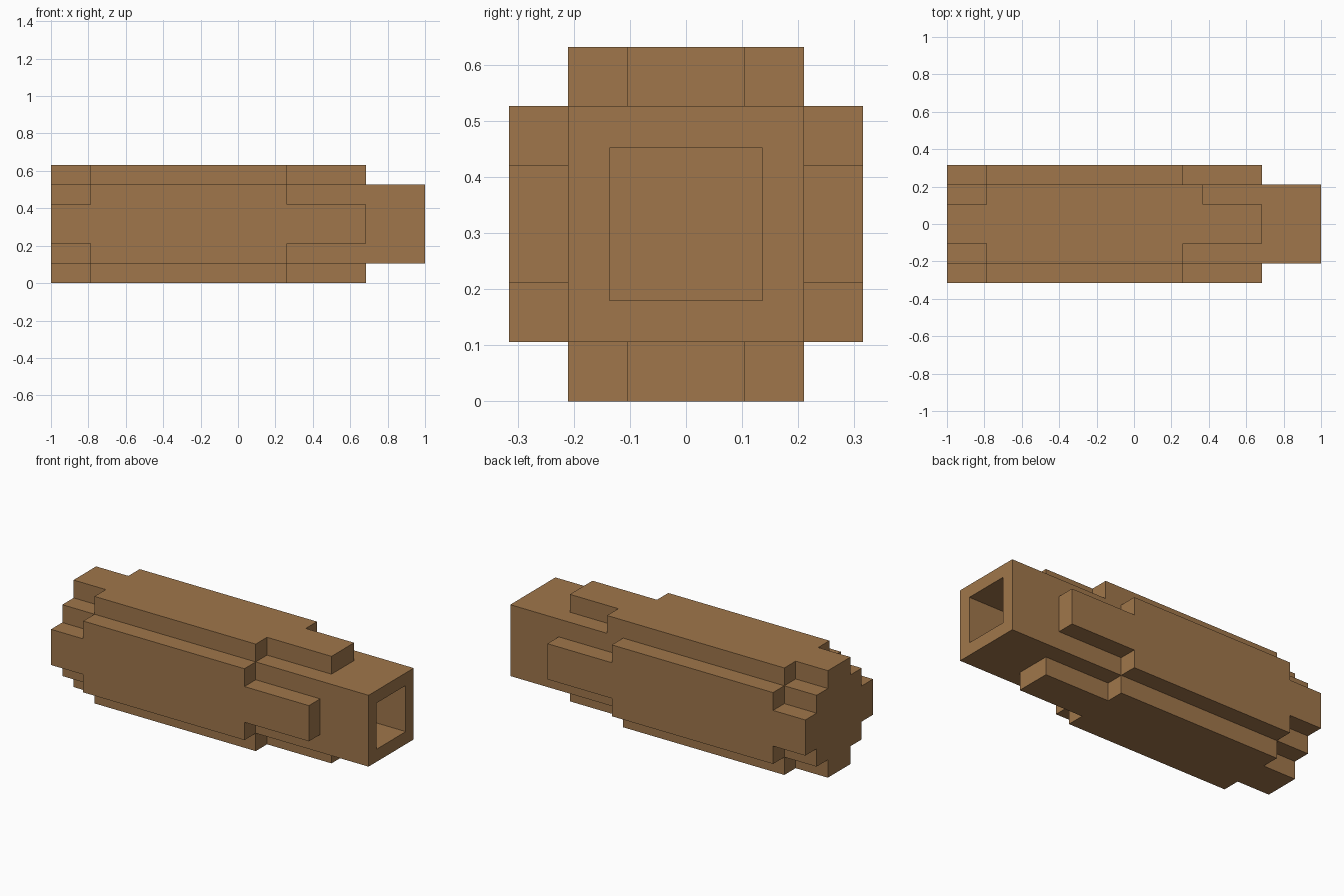
import bpy, bmesh, math
from mathutils import Matrix, Vector

if "Cube" in bpy.data.objects:
    bpy.data.objects.remove(bpy.data.objects["Cube"])

U = 2 / 19            # one block of the grid
AXIS_Z = 3 * U        # height of the long axis

wood = bpy.data.materials.new("warm brown")
wood.diffuse_color = (0.35, 0.183, 0.07, 1)
wood.use_nodes = True
wood.node_tree.nodes["Principled BSDF"].inputs["Base Color"].default_value = wood.diffuse_color


def finish(name, bm):
    bmesh.ops.recalc_face_normals(bm, faces=bm.faces)
    mesh = bpy.data.meshes.new(name)
    bm.to_mesh(mesh)
    bm.free()
    mesh.materials.append(wood)
    obj = bpy.data.objects.new(name, mesh)
    bpy.context.collection.objects.link(obj)
    return obj


def extrude_profile(bm, points, height):
    face = bm.faces.new([bm.verts.new(p) for p in points])
    res = bmesh.ops.extrude_face_region(bm, geom=[face])
    verts = [v for v in res["geom"] if isinstance(v, bmesh.types.BMVert)]
    bmesh.ops.translate(bm, verts=verts, vec=Vector((0, 0, height)))


# Core: square bar with a square socket sunk into its +x end
bm = bmesh.new()
bmesh.ops.create_cube(bm, size=1, matrix=Matrix.Translation((0, 0, AXIS_Z))
                      @ Matrix.Diagonal((2, 4 * U, 4 * U, 1)))
end = max(bm.faces, key=lambda f: f.calc_center_median().x)
bmesh.ops.inset_region(bm, faces=[end], thickness=U)
res = bmesh.ops.extrude_discrete_faces(bm, faces=[end])
floor = res["faces"][0]
bmesh.ops.translate(bm, verts=floor.verts[:], vec=(-3 * U, 0, 0))
finish("core_bar", bm)

# Four stepped plates around the core; the top one has one longer shoulder
for k, name in enumerate(["top_plate", "front_plate", "bottom_plate", "back_plate"]):
    shoulder = 13 if k == 0 else 12
    outline = [(0, -1), (2, -1), (2, -2), (12, -2), (12, -1), (16, -1),
               (16, 1), (shoulder, 1), (shoulder, 2), (2, 2), (2, 1), (0, 1)]
    bm = bmesh.new()
    extrude_profile(bm, [(-1 + x * U, y * U, 2 * U) for x, y in outline], U)
    bmesh.ops.transform(bm, verts=bm.verts, matrix=Matrix.Translation((0, 0, AXIS_Z))
                        @ Matrix.Rotation(k * math.pi / 2, 4, 'X'))
    finish(name, bm)
